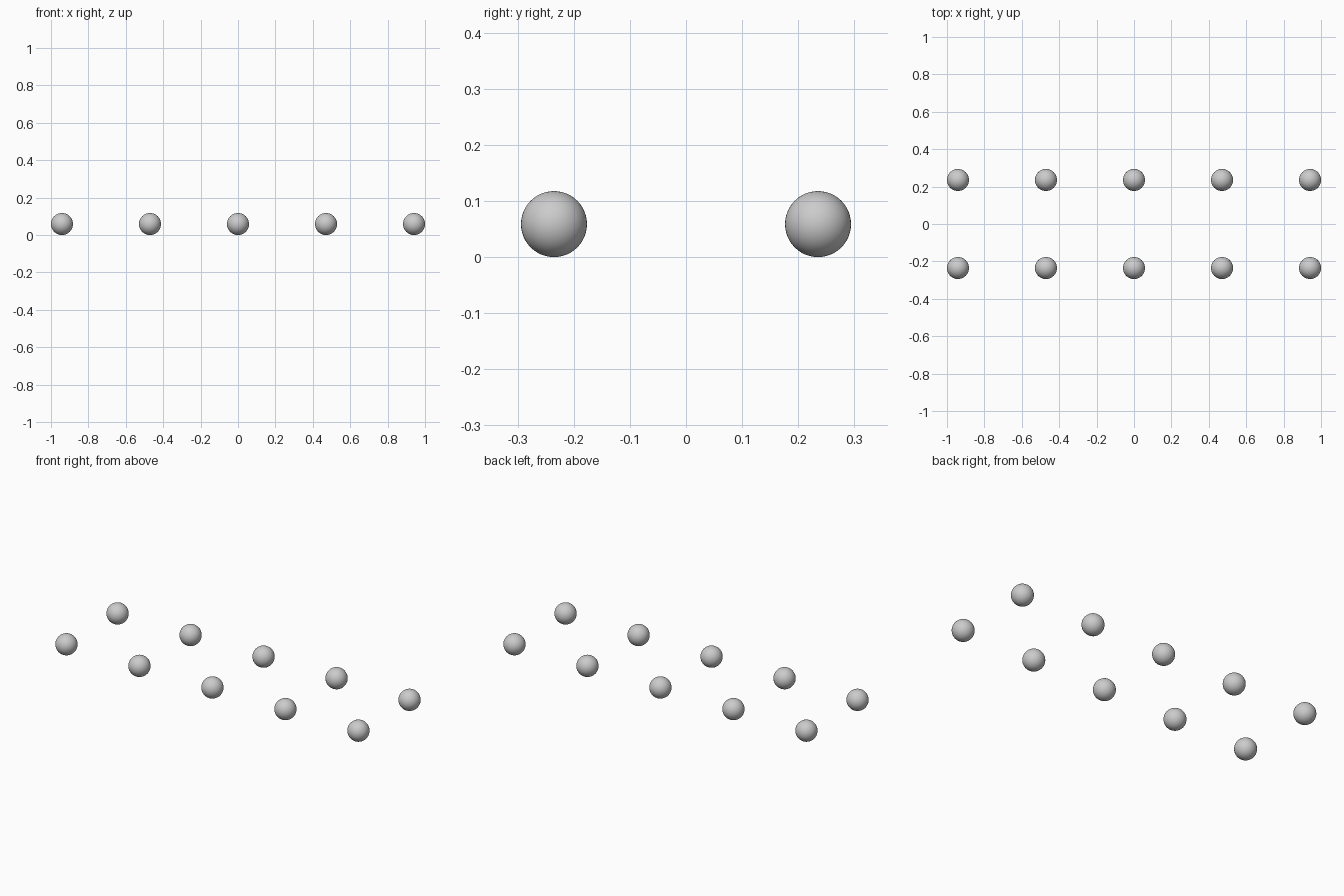
import bpy

if "Cube" in bpy.data.objects:
    bpy.data.objects.remove(bpy.data.objects["Cube"])

R = 1 / 17          # ball radius
STEP = 8 * R        # spacing between ball centres


def add_ball(name, x, y):
    bpy.ops.mesh.primitive_uv_sphere_add(
        segments=48, ring_count=24, radius=R, location=(x, y, R))
    ball = bpy.context.object
    ball.name = name
    bpy.ops.object.shade_smooth()


# Two rows of five balls resting on the ground
for row, y in (("front", -STEP / 2), ("back", STEP / 2)):
    for i in range(5):
        add_ball(f"{row}_ball_{i + 1}", (i - 2) * STEP, y)
